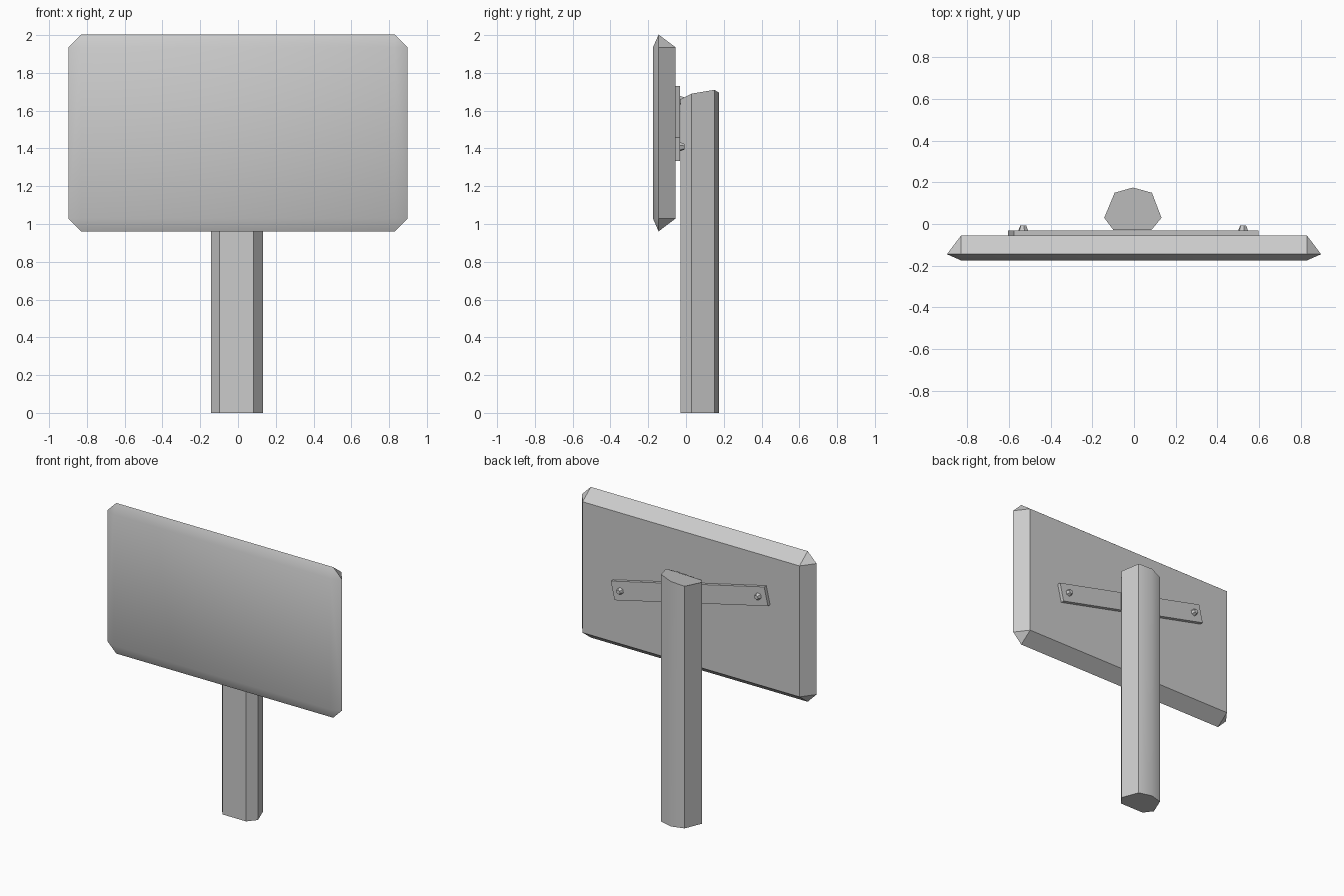
import bpy, bmesh, math
from mathutils import Matrix

if "Cube" in bpy.data.objects:
    bpy.data.objects.remove(bpy.data.objects["Cube"])


def finish(bm, name, angle=None):
    bmesh.ops.recalc_face_normals(bm, faces=bm.faces[:])
    mesh = bpy.data.meshes.new(name)
    bm.to_mesh(mesh)
    bm.free()
    ob = bpy.data.objects.new(name, mesh)
    bpy.context.collection.objects.link(ob)
    if angle:
        bpy.ops.object.select_all(action='DESELECT')
        ob.select_set(True)
        bpy.context.view_layer.objects.active = ob
        bpy.ops.object.shade_smooth_by_angle(angle=math.radians(angle))
    return ob


# Sign board: front and back rectangles with a wider, corner-clipped rim between
HX, HZ, RIM, MID_Z = 0.83, 0.453, 0.068, 1.482
bm = bmesh.new()
for sx in (-1, 1):
    for sz in (-1, 1):
        for dx, y, dz in ((0, -0.175, 0), (0, -0.055, 0),
                          (RIM, -0.145, 0), (0, -0.145, RIM)):
            bm.verts.new((sx * (HX + dx), y, MID_Z + sz * (HZ + dz)))
bmesh.ops.convex_hull(bm, input=bm.verts[:])
bmesh.ops.dissolve_limit(bm, angle_limit=0.01, verts=bm.verts[:], edges=bm.edges[:])
finish(bm, "sign_board", 30)

# Post: uneven seven-sided column with a crooked top (x, y, top height)
ring = [(-0.005, 0.175, 1.695), (-0.093, 0.15, 1.675), (-0.143, 0.03, 1.67),
        (-0.098, -0.03, 1.65), (0.083, -0.03, 1.66), (0.132, 0.03, 1.69),
        (0.086, 0.15, 1.71)]
bm = bmesh.new()
low = [bm.verts.new((x, y, 0)) for x, y, z in ring]
top = [bm.verts.new(p) for p in ring]
bm.faces.new(low)
bm.faces.new(top)
for i in range(len(ring)):
    j = (i + 1) % len(ring)
    bm.faces.new((low[i], low[j], top[j], top[i]))
finish(bm, "post", 35)

# Tilted frame shared by the bracket and its bolts
tilt = Matrix.Translation((-0.004, 0, 1.532)) @ Matrix.Rotation(math.radians(13.1), 4, 'Y')

# Bracket plate between board and post
bm = bmesh.new()
bmesh.ops.create_cube(bm, size=1, matrix=tilt @ Matrix.Translation((0, -0.044, 0))
                      @ Matrix.Diagonal((1.205, 0.026, 0.128, 1)))
finish(bm, "bracket_plate")

# Tapered six-sided bolts at the plate ends
for side, sx in (("left", -1), ("right", 1)):
    bm = bmesh.new()
    bmesh.ops.create_cone(bm, cap_ends=True, segments=6, radius1=0.025, radius2=0.015,
                          depth=0.026, matrix=tilt @ Matrix.Translation((sx * 0.542, -0.02, 0))
                          @ Matrix.Rotation(-math.pi / 2, 4, 'X'))
    finish(bm, "bolt_" + side)
